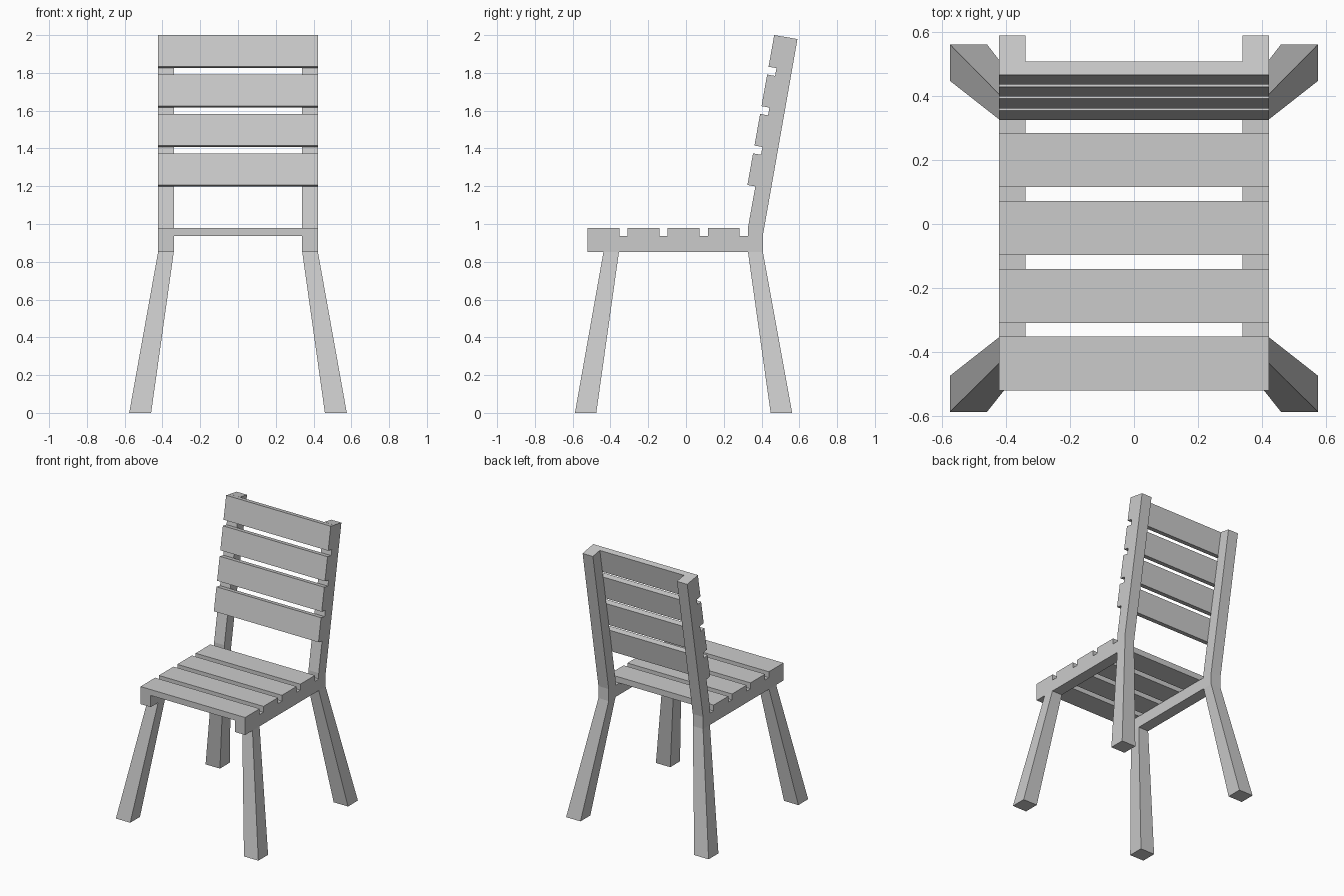
import bpy, bmesh
from mathutils import Vector

if "Cube" in bpy.data.objects:
    bpy.data.objects.remove(bpy.data.objects["Cube"])

X_IN, X_OUT = 0.34, 0.423          # inner / outer side of the frame
SLAT = 0.043                       # slat thickness


def finish(name, bm):
    bmesh.ops.recalc_face_normals(bm, faces=bm.faces)
    mesh = bpy.data.meshes.new(name)
    bm.to_mesh(mesh)
    bm.free()
    ob = bpy.data.objects.new(name, mesh)
    bpy.context.collection.objects.link(ob)
    return ob


def loft(name, rings, mirror=False):
    """Skin a stack of four-cornered rings, capped at both ends."""
    bm = bmesh.new()
    rows = [[bm.verts.new(p) for p in ring] for ring in rings]
    for a, b in zip(rows, rows[1:]):
        for i in range(4):
            j = (i + 1) % 4
            bm.faces.new((a[i], a[j], b[j], b[i]))
    bm.faces.new(rows[0])
    bm.faces.new(rows[-1])
    ob = finish(name, bm)
    if mirror:
        ob.modifiers.new("mirror", 'MIRROR').use_axis = (True, False, False)
    return ob


def ring(x0, x1, front, back):
    """Ring from a front (y, z) edge and a back (y, z) edge."""
    return [(x0, *front), (x1, *front), (x1, *back), (x0, *back)]


def bar(name, x0, x1, profile, mirror=False):
    """Extrude a (y, z) quad along x."""
    return loft(name, [[(x, *p) for p in profile] for x in (x0, x1)], mirror)


# Front legs, splayed and tapering upward
loft("front_legs", [ring(0.46, 0.576, (-0.588, 0), (-0.475, 0)),
                    ring(X_IN, X_OUT, (-0.437, 0.852), (-0.355, 0.852))], True)

# Rear legs continuing into the leaning back posts
loft("rear_legs_and_posts", [
    ring(0.46, 0.576, (0.448, 0), (0.562, 0)),
    ring(X_IN, X_OUT, (0.328, 0.852), (0.407, 0.852)),
    ring(X_IN, X_OUT, (0.328, 0.98), (0.407, 0.94)),
    ring(X_IN, X_OUT, (0.509, 1.993), (0.59, 1.979))], True)

# Seat side rails
bar("seat_rails", X_IN, X_OUT, [(-0.522, 0.852), (0.328, 0.852),
                                (0.328, 0.937), (-0.522, 0.937)], True)

# Seat slats
for i in range(4):
    y = -0.522 + i * 0.2125
    bar(f"seat_slat_{i + 1}", -X_OUT, X_OUT, [(y, 0.937), (y + 0.169, 0.937),
                                              (y + 0.169, 0.98), (y, 0.98)])

# Back slats, stepping down the leaning posts
along = Vector((0.176, 0.9844))
inward = Vector((0.9844, -0.176))
for i in range(4):
    top = Vector((0.467, 2.0)) - along * (i * 0.212)
    low = top - along * 0.17
    bar(f"back_slat_{i + 1}", -X_OUT, X_OUT,
        [low, low + inward * SLAT, top + inward * SLAT, top])
